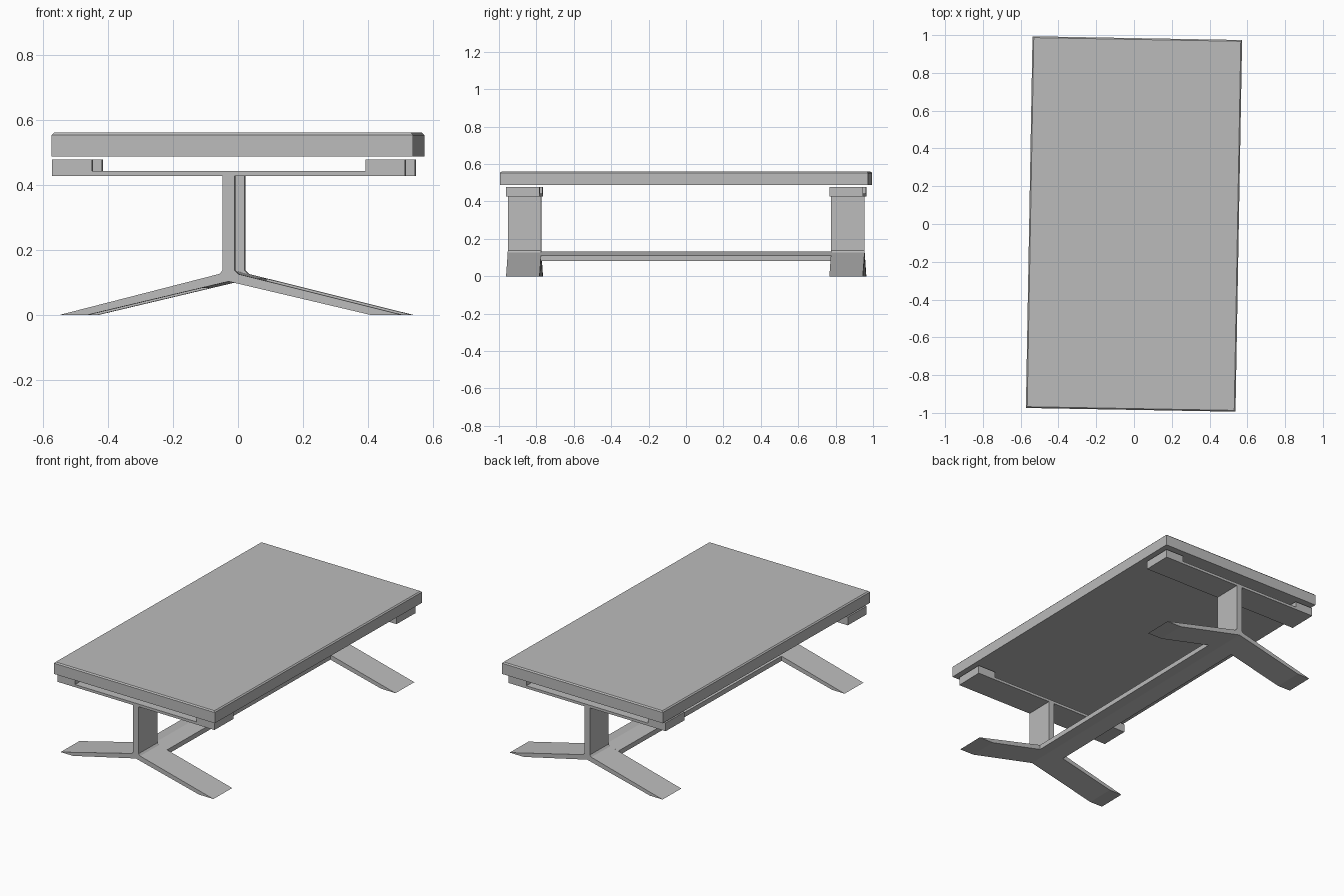
import bpy
import bmesh
import math
from mathutils import Matrix

cube = bpy.data.objects.get("Cube")
if cube:
    bpy.data.objects.remove(cube, do_unlink=True)

# One plain grey for the whole table
grey = bpy.data.materials.new("plain grey")
grey.use_nodes = True
grey.diffuse_color = (0.5, 0.5, 0.5, 1)
grey.node_tree.nodes["Principled BSDF"].inputs["Base Color"].default_value = (0.5, 0.5, 0.5, 1)

YAW = Matrix.Rotation(math.radians(-1.02), 4, 'Z')  # table stands slightly turned
FRAME_X = -0.012                                    # frame sits just off centre


def extrude_profile(name, profile, y0, y1, x_offset=FRAME_X):
    """Extrude an (x, z) outline along y."""
    bm = bmesh.new()
    face = bm.faces.new([bm.verts.new((x + x_offset, y0, z)) for x, z in profile])
    grown = bmesh.ops.extrude_face_region(bm, geom=[face])
    verts = [v for v in grown["geom"] if isinstance(v, bmesh.types.BMVert)]
    bmesh.ops.translate(bm, verts=verts, vec=(0, y1 - y0, 0))
    bmesh.ops.recalc_face_normals(bm, faces=bm.faces)
    mesh = bpy.data.meshes.new(name)
    bm.to_mesh(mesh)
    bm.free()
    mesh.materials.append(grey)
    obj = bpy.data.objects.new(name, mesh)
    bpy.context.collection.objects.link(obj)
    obj.matrix_world = YAW
    return obj


def mirrored(half):
    """Complete a right-hand outline with its left-hand reflection."""
    return half + [(-x, z) for x, z in reversed(half)]


# Table top: slab with its upper rim chamfered
top = extrude_profile("table_top", mirrored([(0.555, 0.487), (0.555, 0.56)]), -0.984, 0.984, 0)
bm = bmesh.new()
bm.from_mesh(top.data)
rim = [e for e in bm.edges if all(v.co.z > 0.55 for v in e.verts)]
bmesh.ops.bevel(bm, geom=rim, offset=0.007, segments=1, affect='EDGES')
bm.to_mesh(top.data)
bm.free()

# Outlines of the end frames
bracket = mirrored([(0.542, 0.427), (0.542, 0.478), (0.42, 0.478), (0.42, 0.443)])
column = mirrored([(0.0185, 0.12), (0.0185, 0.43)])
legs = [(0, 0.103), (0.437, 0), (0.535, 0), (0.029, 0.126), (0.0185, 0.137),
        (-0.0185, 0.137), (-0.029, 0.126), (-0.52, 0), (-0.434, 0)]

for end, y0, y1 in (("front", -0.953, -0.774), ("back", 0.776, 0.955)):
    extrude_profile(end + "_top_bracket", bracket, y0, y1)
    extrude_profile(end + "_column", column, y0, y1)
    extrude_profile(end + "_splayed_legs", legs, y0, y1)

# Stretcher continues the bent leg section between the two frames
stretcher = [(0, 0.103), (0.085, 0.083), (0.085, 0.112), (0, 0.133),
             (-0.085, 0.112), (-0.085, 0.083)]
extrude_profile("stretcher", stretcher, -0.774, 0.776)
